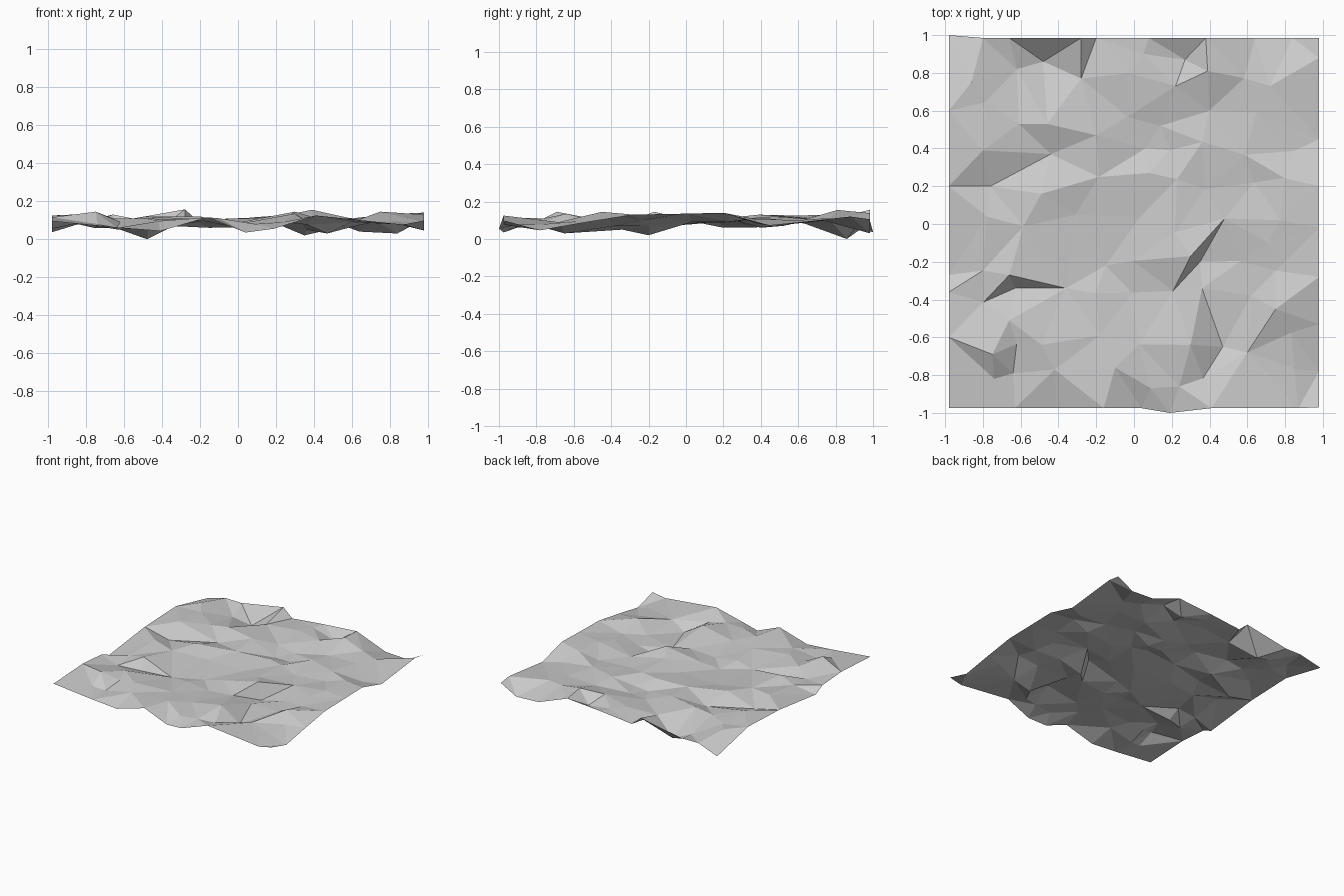
import bpy, random
from mathutils import Vector
from mathutils.geometry import delaunay_2d_cdt

random.seed(7)

# Height profiles along the four borders: (position along edge, height)
FRONT = [(-.98, .095), (-.63, .06), (-.41, .043), (-.16, .115), (.04, .035),
         (.41, .125), (.87, .077)]
RIGHT = [(-.97, .098), (-.78, .046), (-.53, .09), (-.28, .13), (-.02, .135),
         (.2, .14), (.45, .072), (.88, .12)]
BACK = [(.98, .105), (.84, .03), (.64, .04), (.38, .138), (.08, .115), (-.20, .087),
        (-.28, .157), (-.66, .09), (-.8, .092)]
LEFT = [(.99, .037), (.6, .125), (.2, .11), (-.27, .055), (-.36, .098), (-.6, .115)]

# Main peaks and hollows inside the sheet
RELIEF = [
    (-.48, .86, 0), (-.28, .77, .10), (-.62, .82, .05), (.39, .81, .155),
    (.72, .73, .10), (.65, .59, .10), (.27, .87, .07), (.22, .73, .12),
    (.14, .52, .07), (.06, .40, .06), (-.20, .47, .12), (.08, .27, .11),
    (-.86, .75, .13), (-.80, .39, .13), (-.78, .04, .12), (-.76, .20, .06),
    (-.61, .53, .10), (-.46, .53, .12), (-.44, .37, .06), (-.49, .16, .12),
    (-.31, .05, .08), (.30, -.17, .145), (.35, -.20, .02), (.48, .03, .09),
    (.36, -.34, .05), (-.66, -.27, .13), (-.63, -.34, .05), (-.36, -.34, .07),
    (-.66, -.51, .11), (-.75, -.69, .145), (-.49, -.64, .11), (-.64, -.79, .06),
    (-.10, -.76, .11), (.24, -.86, .09), (.30, -.64, .135), (.47, -.65, .03),
    (.60, -.68, .09), (.75, -.45, .145), (.71, -.10, .11), (.62, -.38, .07),
    (.09, -.87, .08), (-.15, -.22, .06), (.05, .90, .11), (-.74, -.82, .08)]


def blended_height(x, y, known):
    """Inverse-distance blend of the surrounding heights."""
    total = weight = 0
    for p in known:
        w = 1 / ((p[0] - x) ** 2 + (p[1] - y) ** 2 + 1e-4) ** 1.5
        total += w * p[2]
        weight += w
    return total / weight


# Border loop, counter-clockwise
front = [(x, -.975, z) for x, z in FRONT]
front.insert(5, (.19, -1.0, .055))
right = [(.98, y, z) for y, z in RIGHT]
back = [(x, .985, z) for x, z in BACK]
left = [(-.98, 1.0 if y == .99 else y, z) for y, z in LEFT]
border = front + right + back + left
points = border + RELIEF

# Fill the gaps with scattered vertices
known = list(points)
for i in range(-4, 5):
    for j in range(-4, 5):
        x = i * .2 + random.uniform(-.05, .05)
        y = j * .2 + random.uniform(-.05, .05)
        if all((p[0] - x) ** 2 + (p[1] - y) ** 2 > .016 for p in points):
            z = blended_height(x, y, known) + random.uniform(-.018, .018)
            points.append((x, y, min(max(z, .02), .14)))

# Triangulate into one faceted sheet
flat = [Vector(p[:2]) for p in points]
verts, _, faces, source, _, _ = delaunay_2d_cdt(
    flat, [], [list(range(len(border)))], 1, 1e-5)
coords = [(v.x, v.y, points[s[0]][2]) for v, s in zip(verts, source)]
mesh = bpy.data.meshes.new("rocky_ground")
mesh.from_pydata(coords, [], faces)
mesh.update()
ground = bpy.data.objects.new("rocky_ground", mesh)
bpy.context.collection.objects.link(ground)
